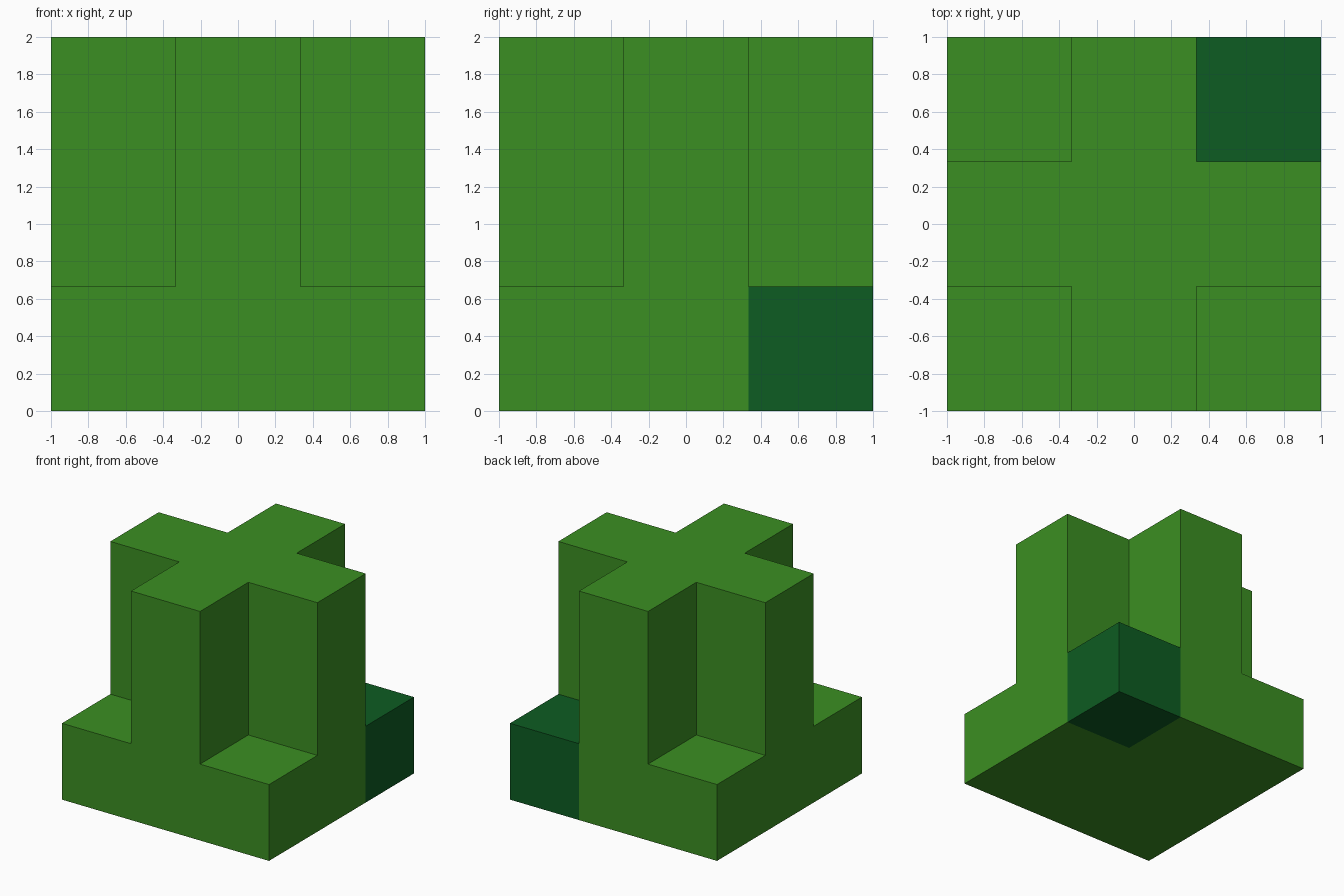
import bpy, bmesh, math
from mathutils import Vector

if "Cube" in bpy.data.objects:
    bpy.data.objects.remove(bpy.data.objects["Cube"])

CELL = 2 / 3  # the model is a 3 x 3 x 3 block layout


def material(name, rgb):
    m = bpy.data.materials.new(name)
    m.diffuse_color = (*rgb, 1)
    m.use_nodes = True
    m.node_tree.nodes["Principled BSDF"].inputs["Base Color"].default_value = m.diffuse_color
    return m


def finish(bm, name, mat):
    bmesh.ops.recalc_face_normals(bm, faces=bm.faces[:])
    bmesh.ops.dissolve_limit(bm, angle_limit=math.radians(1),
                             verts=bm.verts[:], edges=bm.edges[:])
    mesh = bpy.data.meshes.new(name)
    bm.to_mesh(mesh)
    bm.free()
    mesh.materials.append(mat)
    bpy.context.collection.objects.link(bpy.data.objects.new(name, mesh))


def raise_faces(bm, faces, height):
    out = bmesh.ops.extrude_face_region(bm, geom=faces)["geom"]
    verts = [g for g in out if isinstance(g, bmesh.types.BMVert)]
    bmesh.ops.translate(bm, verts=verts, vec=Vector((0, 0, height)))
    return [g for g in out if isinstance(g, bmesh.types.BMFace)]


def in_corner(face):
    c = face.calc_center_median()
    return c.x > CELL / 2 and c.y > CELL / 2


def in_cross(face):
    c = face.calc_center_median()
    return min(abs(c.x), abs(c.y)) < 0.1


light_green = material("light green", (0.0437, 0.275, 0.016))
dark_green = material("dark green", (0.004, 0.107, 0.016))

# Body: square base missing its back right corner, with a tall cross on top
# Corner block: dark cube filling the missing corner
for name, mat, corner in (("cross_body", light_green, False),
                          ("corner_block", dark_green, True)):
    bm = bmesh.new()
    bmesh.ops.create_grid(bm, x_segments=3, y_segments=3, size=1)
    unwanted = [f for f in bm.faces if in_corner(f) != corner]
    bmesh.ops.delete(bm, geom=unwanted, context='FACES')
    top = raise_faces(bm, bm.faces[:], CELL)
    if not corner:
        raise_faces(bm, [f for f in top if in_cross(f)], 2 * CELL)
    finish(bm, name, mat)
